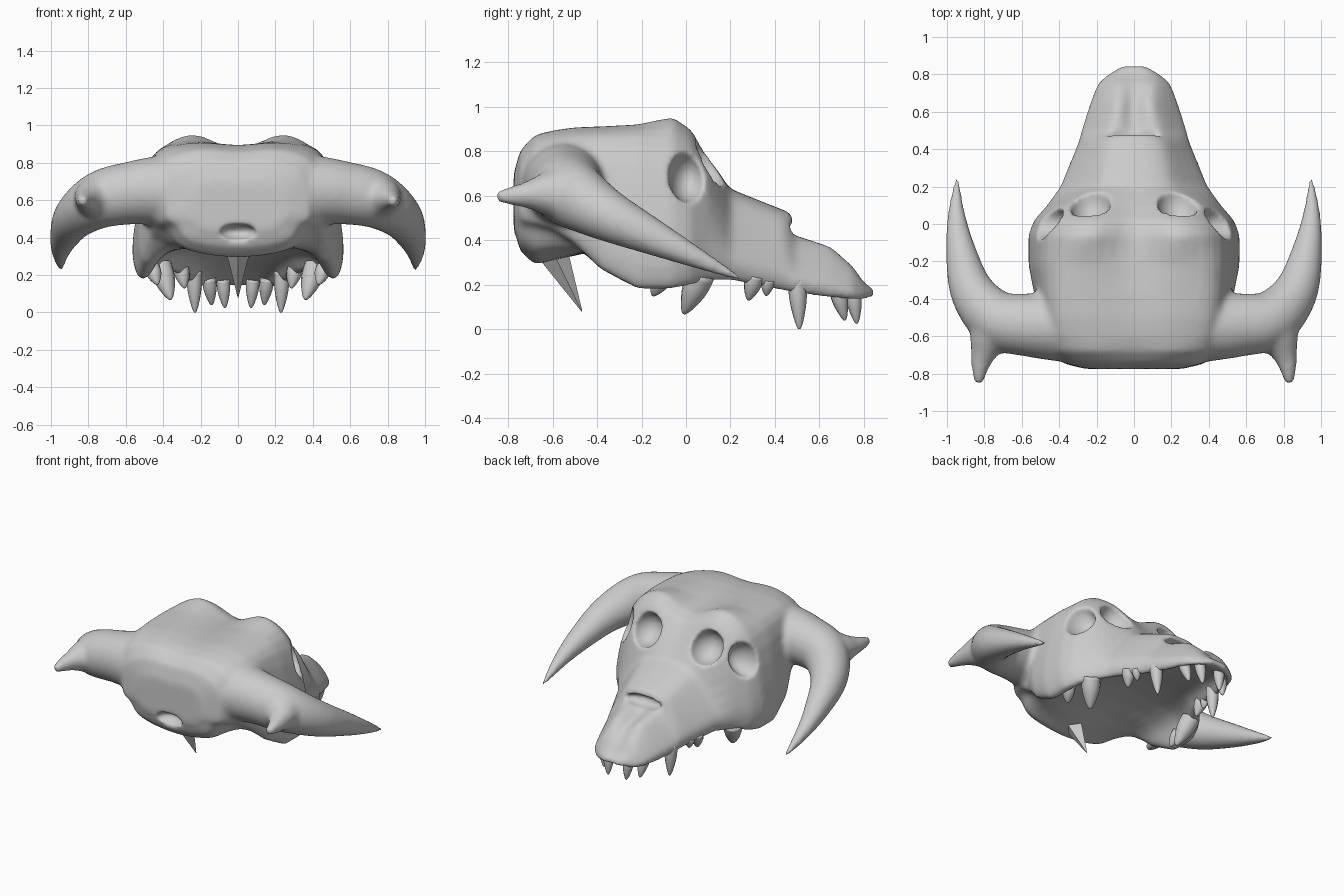
import bpy, bmesh, math
from mathutils import Vector, Matrix

if "Cube" in bpy.data.objects:
    bpy.data.objects.remove(bpy.data.objects["Cube"])


def catmull(a, b, c, d, t):
    return 0.5 * (2 * b + (c - a) * t + (2 * a - 5 * b + 4 * c - d) * t * t + (3 * b - a - 3 * c + d) * t ** 3)


def spline(pts, steps, closed=False):
    n, out = len(pts), []
    get = (lambda i: pts[i % n]) if closed else (lambda i: pts[min(max(i, 0), n - 1)])
    for i in range(n if closed else n - 1):
        for s in range(steps):
            out.append(catmull(get(i - 1), get(i), get(i + 1), get(i + 2), s / steps))
    return out if closed else out + [pts[-1]]


def loft(bm, rings):
    vs = [[bm.verts.new(p) for p in r] for r in rings]
    n = len(vs[0])
    for a, b in zip(vs, vs[1:]):
        for i in range(n):
            bm.faces.new((a[i], a[(i + 1) % n], b[(i + 1) % n], b[i]))
    bm.faces.new(vs[0][::-1])
    bm.faces.new(vs[-1])


def tube(bm, path, sides=16, steps=5):
    """Round tube through (x, y, z, radius) points."""
    pts = spline([Vector(p) for p in path], steps)
    centres = [p.to_3d() for p in pts]
    rings, q, last = [], None, None
    for i, p in enumerate(centres):
        d = (centres[min(i + 1, len(pts) - 1)] - centres[max(i - 1, 0)]).normalized()
        q = d.to_track_quat('Z', 'Y') if q is None else last.rotation_difference(d) @ q
        last = d
        r = max(pts[i][3], 0.002)
        rings.append([p + q @ Vector((r * math.cos(2 * math.pi * k / sides),
                                      r * math.sin(2 * math.pi * k / sides), 0)) for k in range(sides)])
    loft(bm, rings)


def finish(bm, name, smooth=True):
    bmesh.ops.recalc_face_normals(bm, faces=bm.faces)
    me = bpy.data.meshes.new(name)
    bm.to_mesh(me)
    bm.free()
    for f in me.polygons:
        f.use_smooth = smooth
    ob = bpy.data.objects.new(name, me)
    bpy.context.collection.objects.link(ob)
    return ob


# Skull stations: y, top centre, top brow, shoulder width, shoulder z, cheek width, rim z, palate z
stations = [
    (-.775, .69, .70, .22, .66, .26, .48, .44),
    (-.745, .80, .80, .34, .73, .38, .47, .35),
    (-.68, .86, .87, .41, .79, .43, .46, .29),
    (-.60, .885, .89, .43, .82, .46, .44, .31),
    (-.50, .895, .905, .45, .83, .48, .38, .33),
    (-.38, .895, .91, .46, .83, .53, .27, .36),
    (-.22, .885, .92, .47, .82, .56, .19, .38),
    (-.06, .87, .955, .46, .80, .56, .19, .38),
    (.02, .84, .90, .43, .76, .53, .205, .37),
    (.10, .75, .78, .37, .69, .46, .22, .36),
    (.20, .63, .62, .23, .56, .385, .22, .34),
    (.44, .535, .525, .18, .47, .29, .17, .28),
    (.475, .52, .515, .15, .45, .28, .16, .27),
    (.485, .39, .425, .16, .40, .28, .16, .27),
    (.65, .33, .375, .14, .33, .23, .135, .22),
    (.75, .265, .285, .13, .26, .195, .125, .17),
    (.80, .205, .21, .11, .20, .145, .125, .15),
    (.848, .175, .18, .05, .17, .07, .13, .14),
]
rings = []
for y, zc, zb, ws, zs, wb, bot, pal in stations:
    half = [(.55 * ws, zb), (ws, zs), (wb, bot + .35 * (zs - bot)), (wb * .97, bot + .02),
            (wb * .86, bot), (wb * .65, bot + .72 * (pal - bot))]
    loop = [(0, zc)] + half + [(0, pal)] + [(-x, z) for x, z in half[::-1]]
    rings.append([(p.x, y, p.y) for p in spline([Vector(p) for p in loop], 4, True)])
bm = bmesh.new()
loft(bm, rings)

# Horns with rear spurs
for s in (1, -1):
    tube(bm, [(.25 * s, -.545, .645, .205), (.42 * s, -.545, .65, .188), (.56 * s, -.54, .64, .17),
              (.73 * s, -.51, .605, .155),
              (.865 * s, -.36, .515, .12), (.928 * s, -.13, .405, .08),
              (.95 * s, .07, .31, .045), (.945 * s, .265, .217, .012)], 24)
    tube(bm, [(.70 * s, -.50, .61, .155), (.77 * s, -.60, .61, .115), (.807 * s, -.70, .605, .068),
              (.825 * s, -.78, .60, .045), (.83 * s, -.855, .595, .026)])
skull = finish(bm, "skull")

# Cutters: side sockets, face sockets, nostril slit, hole at the back
bm = bmesh.new()
hollows = [(s * x, y, z, rx, ry, rz) for s in (1, -1) for x, y, z, rx, ry, rz in
           [(.50, .01, .69, .16, .09, .12), (.235, .12, .755, .11, .135, .115)]]
hollows += [(0, .475, .445, .14, .06, .04), (0, -.775, .43, .10, .08, .045)]
for x, y, z, rx, ry, rz in hollows:
    m = Matrix.Translation((x, y, z)) @ Matrix.Diagonal((rx, ry, rz, 1))
    bmesh.ops.create_uvsphere(bm, u_segments=24, v_segments=16, radius=1, matrix=m)
cutter = finish(bm, "socket_cutter")
cutter.hide_render = True
cutter.hide_viewport = True


def remesh(name):
    r = skull.modifiers.new(name, 'REMESH')
    r.mode = 'VOXEL'
    r.voxel_size = .014
    r.use_smooth_shade = True


# Merge and blend the bone, then cut the sockets
remesh("merge")
blend = skull.modifiers.new("blend", 'SMOOTH')
blend.factor, blend.iterations = .5, 10
cut = skull.modifiers.new("sockets", 'BOOLEAN')
cut.operation = 'DIFFERENCE'
cut.object = cutter
remesh("even")
sm = skull.modifiers.new("soften", 'SMOOTH')
sm.factor, sm.iterations = .5, 4

# Teeth: base, tip, radius
teeth = [
    ((.46, -.10, .24), (.43, -.15, .15), .043),
    ((.415, .07, .25), (.36, -.01, .07), .062),
    ((.305, .31, .24), (.285, .28, .13), .042),
    ((.29, .37, .22), (.275, .36, .15), .03),
    ((.235, .50, .22), (.23, .51, .0), .042),
    ((.155, .68, .18), (.14, .715, .04), .038),
    ((.08, .75, .175), (.07, .768, .025), .036),
]
bm = bmesh.new()
for base, tip, r in teeth:
    for s in (1, -1):
        b, t = Vector((base[0] * s, *base[1:])), Vector((tip[0] * s, *tip[1:]))
        tube(bm, [(*b.lerp(t, f), r * k) for f, k in
                  ((0, 1), (.35, .95), (.65, .7), (.9, .36), (1, .12))], 12, 3)
finish(bm, "teeth")

# Sharp spine under the braincase
bm = bmesh.new()
tube(bm, [(0, -.61, .37, .075), (0, -.468, .08, .002)], 4, 1)
finish(bm, "neck_spine", False)
